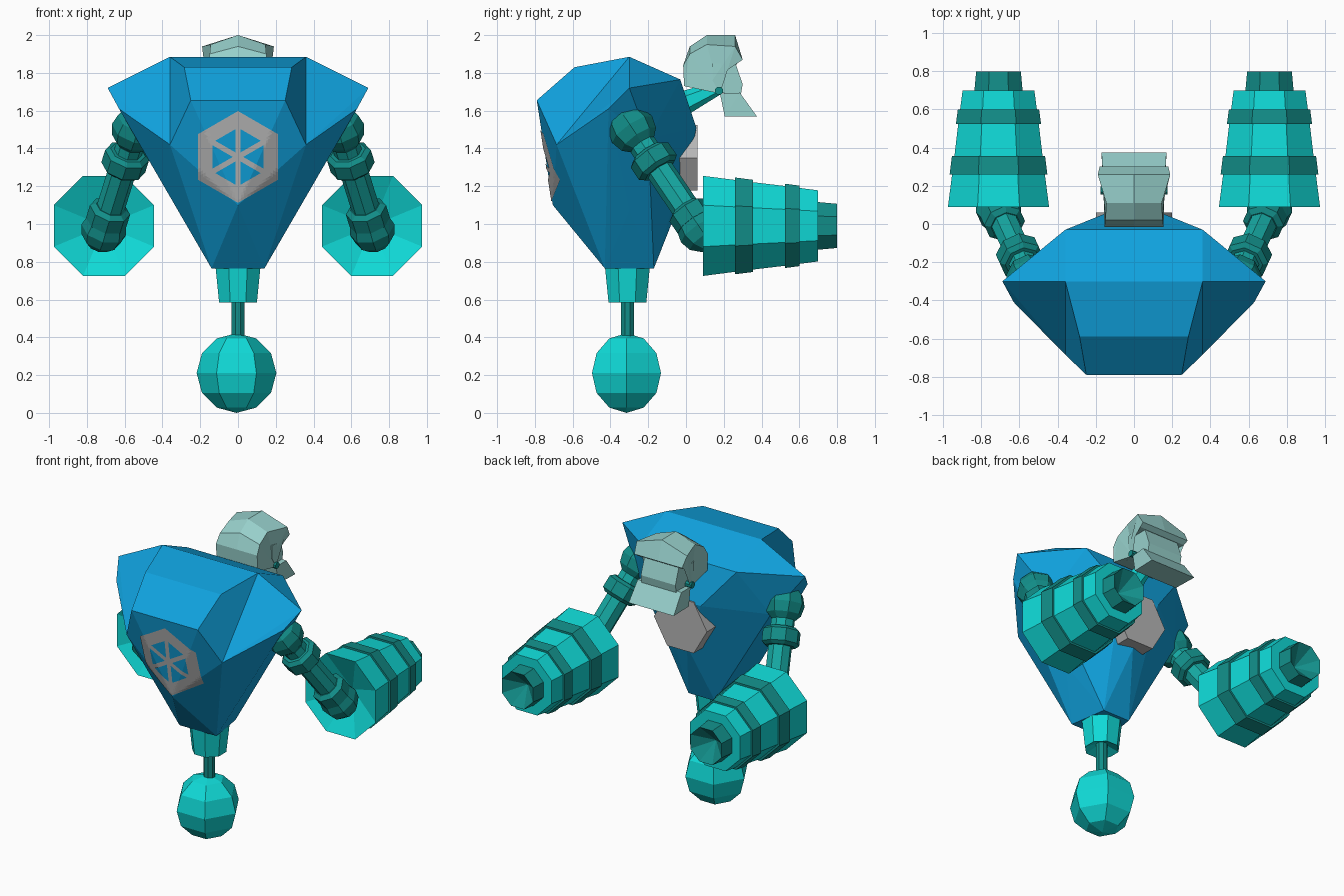
import bpy, bmesh, math
from mathutils import Vector
from mathutils.bvhtree import BVHTree

if "Cube" in bpy.data.objects:
    bpy.data.objects.remove(bpy.data.objects["Cube"])


def material(name, rgb):
    m = bpy.data.materials.new(name)
    m.diffuse_color = (*rgb, 1)
    m.use_nodes = True
    m.node_tree.nodes["Principled BSDF"].inputs["Base Color"].default_value = m.diffuse_color
    return m


BLUE = material("blue", (0.005, 0.36, 0.73))
CYAN = material("cyan", (0.005, 0.70, 0.68))
TEAL = material("dark teal", (0.006, 0.27, 0.25))
MID = material("mid teal", (0.008, 0.40, 0.37))
PALE = material("pale teal", (0.31, 0.63, 0.60))
GREY = material("grey", (0.47, 0.47, 0.47))


def finish(name, bm, mats, recalc=True):
    if recalc:
        bmesh.ops.recalc_face_normals(bm, faces=bm.faces)
    me = bpy.data.meshes.new(name)
    bm.to_mesh(me)
    bm.free()
    for m in mats:
        me.materials.append(m)
    ob = bpy.data.objects.new(name, me)
    bpy.context.collection.objects.link(ob)
    return ob


def lathe(name, origin, axis, profile, sides, mats, bands=(), turn=0.5, roll='Y'):
    """Flat-sided solid along an axis; profile = (distance, radius), bands = second-material segments."""
    bm = bmesh.new()
    q = Vector(axis).to_track_quat('Z', roll)
    rings = []
    for d, r in profile:
        n = 1 if r == 0 else sides
        rings.append([bm.verts.new(Vector(origin) + q @ Vector((
            r * math.cos(2 * math.pi * (i + turn) / sides),
            r * math.sin(2 * math.pi * (i + turn) / sides), d))) for i in range(n)])
    for k, (a, b) in enumerate(zip(rings, rings[1:])):
        for i in range(sides):
            j = (i + 1) % sides
            if len(a) == 1:
                f = bm.faces.new((a[0], b[i], b[j]))
            elif len(b) == 1:
                f = bm.faces.new((a[i], a[j], b[0]))
            else:
                f = bm.faces.new((a[i], a[j], b[j], b[i]))
            f.material_index = 1 if k in bands else 0
    for end in (rings[0], rings[-1]):
        if len(end) > 1:
            bm.faces.new(end)
    return finish(name, bm, mats)


def ball(name, centre, axis, r, sides, mat, turn=0.5):
    prof = [(-r * math.cos(math.pi * k / 6), r * math.sin(math.pi * k / 6) if 0 < k < 6 else 0)
            for k in range(7)]
    return lathe(name, centre, axis, prof, sides, [mat], turn=turn)


# Torso: named corner points of the right half, mirrored
pts = dict(
    a=(.25, -.79, 1.655), b=(.285, -.59, 1.83), c=(.36, -.30, 1.885), d=(.36, -.03, 1.765),
    e=(.15, .055, 1.51), f=(0, -.01, 1.17), s=(.69, -.30, 1.72), h=(.63, -.41, 1.61),
    g=(.36, -.685, 1.42), r=(0, -.705, 1.10), m=(.14, -.43, .765), n=(.10, -.17, .765),
    p=(.50, -.20, 1.45), t=(.30, -.30, 1.07))
half = "abcg csg shg agr ghm gmr hsp sdp hpt htm dep pen pnt efn tnm cds".split()
middle = ["aABb", "bBCc", "cCDd", "dDEe", "eEf", "fnN", "mnNM", "mMr", "aAr"]
bm = bmesh.new()
V = {}
for k, (x, y, z) in pts.items():
    V[k] = bm.verts.new((x, y, z))
    V[k.upper()] = V[k] if x == 0 else bm.verts.new((-x, y, z))
for word in half + [w.upper() for w in half] + middle:
    bm.faces.new([V[ch] for ch in word])
bmesh.ops.recalc_face_normals(bm, faces=bm.faces)
tree = BVHTree.FromBMesh(bm)
finish("torso", bm, [BLUE])

# Spoked hexagon panel painted on the chest, draped over the torso
bm = bmesh.new()


def patch(p0, p1, p2, p3, nu, nv):
    grid = []
    for i in range(nu + 1):
        row = []
        for j in range(nv + 1):
            u, v = i / nu, j / nv
            q = p0.lerp(p1, u).lerp(p3.lerp(p2, u), v)
            hit = tree.ray_cast(Vector((q.x, -3, q.z)), Vector((0, 1, 0)))[0]
            row.append(bm.verts.new((q.x, hit.y - 0.005, q.z)))
        grid.append(row)
    for i in range(nu):
        for j in range(nv):
            f = bm.faces.new((grid[i][j], grid[i + 1][j], grid[i + 1][j + 1], grid[i][j + 1]))
            f.normal_update()
            if f.normal.y > 0:
                f.normal_flip()


mid = Vector((0, 0, 1.355))
for k in range(6):
    d0, d1 = [Vector((math.cos(t), 0, math.sin(t))) for t in
              (math.radians(30 + 60 * k), math.radians(90 + 60 * k))]
    side = Vector((-d0.z, 0, d0.x)) * 0.014
    patch(mid + d0 * .155, mid + d1 * .155, mid + d1 * .243, mid + d0 * .243, 12, 6)
    patch(mid - side, mid + side, mid + d0 * .16 + side, mid + d0 * .16 - side, 2, 10)
finish("chest_panel", bm, [GREY], recalc=False)

# Back plate
lathe("back_plate", (0, -.06, 1.35), (0, 1, 0), [(0, .2), (.12, .2)], 6, [GREY], turn=0)

# Waist, post and rolling ball
c8 = 1 / math.cos(math.pi / 8)
lathe("waist", (0, -.31, .585), (0, 0, 1), [(.05, 0), (0, .1 * c8), (.18, .118 * c8), (.2, 0)], 8, [CYAN])
lathe("post", (0, -.31, .40), (0, 0, 1), [(0, .037), (.26, .037)], 8, [TEAL])
base = ball("base_ball", (-.008, -.315, .211), (0, 0, 1), .211, 6, CYAN, turn=0)

# Arms
for sx, label in ((1, "right"), (-1, "left")):
    sh, el = Vector((.545 * sx, -.285, 1.5)), Vector((.71 * sx, .075, .97))
    ax = el - sh
    L = ax.length
    ball(label + "_shoulder", sh, ax, .127, 8, TEAL)
    ball(label + "_elbow", el, ax, .122, 8, TEAL)
    lathe(label + "_upper_arm", sh, ax, [(.1, .075), (L - .05, .075)], 8, [MID])
    lathe(label + "_upper_collar", sh, ax, [(.15, .095), (.17, .12), (.25, .12), (.27, .095)], 8, [TEAL])
    lathe(label + "_lower_collar", sh, ax, [(L - .15, .08), (L - .13, .11), (L - .05, .11), (L - .03, .08)],
          8, [TEAL])
    # Tapered forearm with raised bands, funnel ends and a dark muzzle
    prof = [(.13, 0), (0, .265), (.17, .243), (.17, .256), (.265, .244), (.265, .231), (.435, .211),
            (.435, .223), (.51, .213), (.51, .201), (.61, .188), (.61, .126), (.71, .117), (.60, 0)]
    lathe(label + "_forearm", (.71 * sx, .09, .99), (0, 1, 0), [(d, r * c8) for d, r in prof], 8,
          [CYAN, TEAL], bands=(2, 3, 4, 6, 7, 8, 11, 12), roll='X')

# Neck and pivot pin
lathe("neck", (0, -.08, 1.61), (0, .25, .11), [(0, .075), (.28, .035)], 6, [CYAN])
lathe("jaw_pin", (-.175, .175, 1.705), (1, 0, 0), [(0, .022), (.35, .022)], 8, [TEAL])


def ridged(name, prof, mat):
    """Side profile with a centre ridge; prof = (y, z, half width, side drop)."""
    bm = bmesh.new()
    rows = [[bm.verts.new((w * s, y, z - drop * abs(s))) for s in (-1, 0, 1)] for y, z, w, drop in prof]
    for a, b in zip(rows, rows[1:] + rows[:1]):
        for i in (0, 1):
            bm.faces.new((a[i], a[i + 1], b[i + 1], b[i]))
    ends = [bm.faces.new([r[i] for r in rows]) for i in (0, 2)]
    bmesh.ops.triangulate(bm, faces=ends)
    finish(name, bm, [mat])


# Head: helmet, face block and jaw
ridged("helmet", [(-.015, 1.84, .155, 0), (.02, 1.94, .15, .04), (.11, 2.0, .145, .05), (.26, 2.0, .19, .06),
                  (.30, 1.87, .18, 0), (.27, 1.85, .175, 0), (.14, 1.85, .16, 0), (.14, 1.76, .16, 0),
                  (.18, 1.69, .16, 0), (-.01, 1.73, .155, 0)], PALE)
ridged("face", [(.08, 1.87, .13, 0), (.255, 1.87, .13, 0), (.30, 1.74, .13, 0), (.29, 1.68, .13, 0),
                (.08, 1.71, .13, 0)], PALE)
ridged("jaw", [(.18, 1.69, .16, 0), (.285, 1.695, .165, 0), (.375, 1.57, .17, 0), (.205, 1.57, .165, 0)], PALE)
